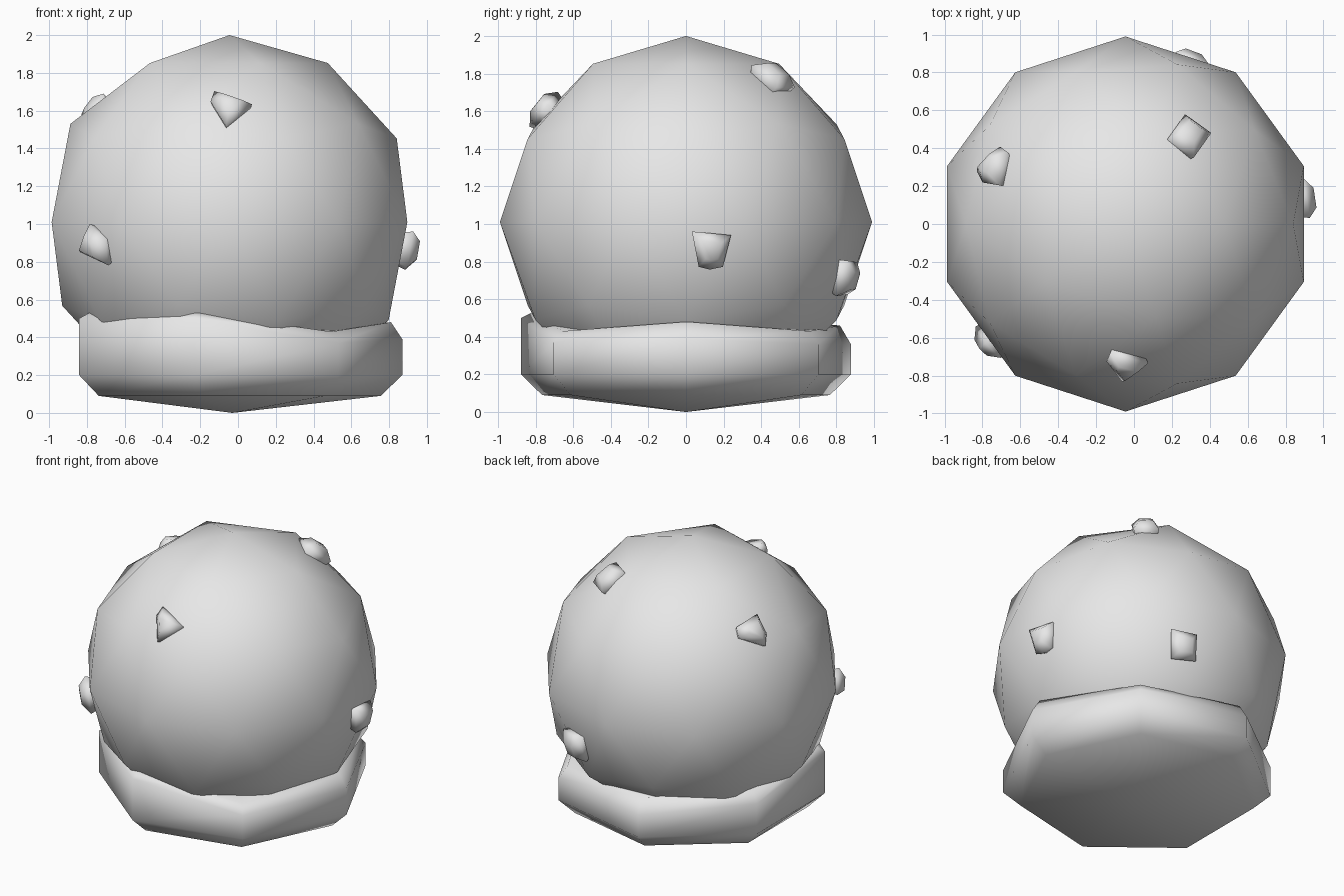
import bpy, bmesh, math
from mathutils import Vector

if "Cube" in bpy.data.objects:
    bpy.data.objects.remove(bpy.data.objects["Cube"])

mat = bpy.data.materials.new("plain_grey")
mat.diffuse_color = (0.8, 0.8, 0.8, 1)
mat.use_nodes = True
mat.node_tree.nodes["Principled BSDF"].inputs["Base Color"].default_value = mat.diffuse_color
CENTRE = Vector((-0.045, 0, 1.01))
R = 0.99


def finish(bm, name):
    bmesh.ops.recalc_face_normals(bm, faces=bm.faces)
    for f in bm.faces:
        f.smooth = True
    me = bpy.data.meshes.new(name)
    bm.to_mesh(me)
    bm.free()
    me.materials.append(mat)
    ob = bpy.data.objects.new(name, me)
    bpy.context.collection.objects.link(ob)
    return ob


# Faceted ball
bm = bmesh.new()
bmesh.ops.create_icosphere(bm, subdivisions=2, radius=R)
bmesh.ops.translate(bm, verts=bm.verts, vec=CENTRE)
finish(bm, "ball")

# Seven-sided base collar, uneven at the rim
SIDES = 7
rim_z = [0.39, 0.36, 0.36, 0.42, 0.50, 0.50, 0.37]
lip_z = [0.48, 0.43, 0.46, 0.50, 0.53, 0.53, 0.43]
rings = [(0.785, [0.09] * SIDES), (0.90, [0.20] * SIDES), (0.90, rim_z),
         (0.84, lip_z), (0.60, [0.45] * SIDES)]
bm = bmesh.new()
loops = []
for r, heights in rings:
    loops.append([bm.verts.new((-0.03 + r * math.cos(math.tau * i / SIDES),
                                r * math.sin(math.tau * i / SIDES), z))
                  for i, z in enumerate(heights)])
bottom = bm.verts.new((-0.03, 0, 0))
for i in range(SIDES):
    j = (i + 1) % SIDES
    bm.faces.new((bottom, loops[0][j], loops[0][i]))
    for lo, hi in zip(loops, loops[1:]):
        bm.faces.new((lo[i], lo[j], hi[j], hi[i]))
bm.faces.new(loops[-1])
finish(bm, "base_collar")


# Small chunky stones set into the ball: direction and tangent-plane corners
def stone(name, direction, corners):
    d = Vector(direction).normalized()
    u = Vector((0, 0, 1)).cross(d).normalized()
    v = d.cross(u)
    bm = bmesh.new()
    for scale, depth in ((0.7, 0.86), (1.0, 0.965), (0.5, 1.015)):
        for a, b in corners:
            bm.verts.new(CENTRE + d * depth + (u * a + v * b) * scale)
    bmesh.ops.convex_hull(bm, input=bm.verts)
    finish(bm, name)


stone("stone_front", (0.01, -0.74, 0.60),
      [(-0.09, 0.11), (0.11, 0.02), (-0.03, -0.13), (-0.11, 0.04)])
stone("stone_left", (-0.715, 0.30, 0.59),
      [(0.05, -0.10), (-0.12, 0), (-0.11, 0.07), (0.07, 0.12), (0.09, -0.02)])
stone("stone_top", (0.335, 0.47, 0.78),
      [(0.08, -0.10), (-0.09, -0.10), (-0.09, 0.10), (0.08, 0.10)])
stone("stone_front_left", (-0.73, -0.62, -0.13),
      [(0, 0.12), (0.11, 0.04), (0.12, -0.10), (-0.10, -0.03)])
stone("stone_right", (0.955, 0.13, -0.14),
      [(-0.10, 0.09), (0.11, 0.07), (0.07, -0.10), (0, -0.115), (-0.06, -0.10)])
stone("stone_back", (0.335, 0.86, -0.30),
      [(-0.10, 0.10), (0.08, 0.09), (0.09, -0.09), (-0.08, -0.10)])
